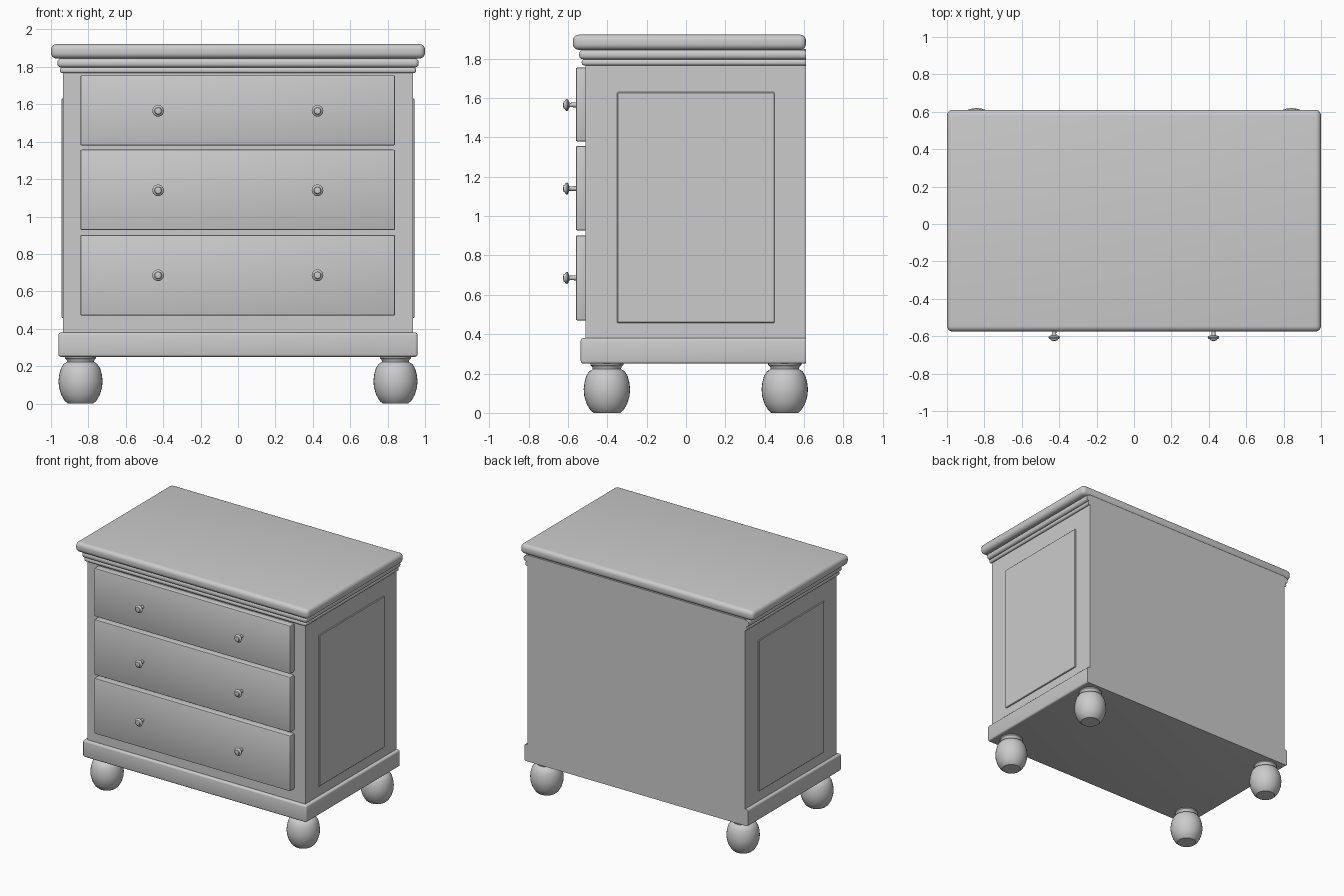
import bpy, bmesh, math
from mathutils import Matrix

if "Cube" in bpy.data.objects:
    bpy.data.objects.remove(bpy.data.objects["Cube"])

grey = bpy.data.materials.new("plain grey")
grey.diffuse_color = (0.6, 0.6, 0.6, 1)
grey.use_nodes = True
grey.node_tree.nodes["Principled BSDF"].inputs["Base Color"].default_value = grey.diffuse_color


def finish(bm, name, angle=35):
    bmesh.ops.recalc_face_normals(bm, faces=bm.faces)
    mesh = bpy.data.meshes.new(name)
    bm.to_mesh(mesh)
    bm.free()
    mesh.materials.append(grey)
    obj = bpy.data.objects.new(name, mesh)
    bpy.context.collection.objects.link(obj)
    bpy.ops.object.select_all(action='DESELECT')
    obj.select_set(True)
    bpy.context.view_layer.objects.active = obj
    bpy.ops.object.shade_smooth_by_angle(angle=math.radians(angle))
    return obj


def box(name, x, y, z, bevel=0.0, segments=3, keep=None):
    """Box from (min, max) ranges; keep(edge midpoint) leaves an edge sharp."""
    bm = bmesh.new()
    bmesh.ops.create_cube(bm, size=1)
    for v in bm.verts:
        v.co = [r[0] if c < 0 else r[1] for c, r in zip(v.co, (x, y, z))]
    if bevel:
        edges = [e for e in bm.edges
                 if not (keep and keep((e.verts[0].co + e.verts[1].co) / 2))]
        bmesh.ops.bevel(bm, geom=edges, offset=bevel, segments=segments,
                        profile=0.5, affect='EDGES')
    return finish(bm, name)


def lathe(name, profile, location, rotation=None, steps=32):
    """Revolve (radius, height) points about z, then turn and place."""
    bm = bmesh.new()
    verts = [bm.verts.new((r, 0, h)) for r, h in profile]
    edges = [bm.edges.new(p) for p in zip(verts, verts[1:])]
    bmesh.ops.spin(bm, geom=verts + edges, cent=(0, 0, 0), axis=(0, 0, 1),
                   angle=2 * math.pi, steps=steps)
    bmesh.ops.remove_doubles(bm, verts=bm.verts, dist=1e-5)
    bm.transform(Matrix.Translation(location) @ (rotation or Matrix()))
    return finish(bm, name, 40)


BACK = 0.61
at_back = lambda m: m.y > BACK - 0.001

# Carcass, plinth and top
box("carcass", (-0.935, 0.935), (-0.51, BACK), (0.30, 1.85))
box("plinth", (-0.96, 0.96), (-0.535, BACK), (0.25, 0.38), 0.013, 3, at_back)
box("lower_moulding", (-0.952, 0.952), (-0.53, BACK), (1.766, 1.797), 0.013, 4, at_back)
box("upper_moulding", (-0.966, 0.966), (-0.543, BACK), (1.797, 1.845), 0.02, 4, at_back)
box("top_board", (-1, 1), (-0.575, BACK), (1.845, 1.922), 0.03, 5)

# Raised side panels
for side, name in ((-1, "left_panel"), (1, "right_panel")):
    box(name, sorted((side * 0.92, side * 0.944)), (-0.35, 0.45), (0.457, 1.63), 0.004, 1)

# Drawers, each with two turned knobs
knob = [(0, -0.01), (0.013, -0.01), (0.011, 0.03), (0.014, 0.037), (0.028, 0.041),
        (0.031, 0.048), (0.027, 0.055), (0.020, 0.058), (0.017, 0.064), (0, 0.068)]
face_front = Matrix.Rotation(math.pi / 2, 4, 'X')
for n, (z0, z1, zk) in enumerate(((0.47, 0.902, 0.686), (0.927, 1.357, 1.14),
                                  (1.38, 1.755, 1.565)), 1):
    box(f"drawer_{n}", (-0.843, 0.84), (-0.56, -0.50), (z0, z1), 0.008, 2)
    for x in (-0.427, 0.425):
        lathe(f"drawer_{n}_knob", knob, (x, -0.558, zk), face_front, 20)

# Turned bun feet
foot = [(0, 0), (0.068, 0), (0.085, 0.015), (0.103, 0.046), (0.115, 0.085),
        (0.118, 0.12), (0.114, 0.155), (0.105, 0.188), (0.090, 0.212),
        (0.072, 0.222), (0.074, 0.234), (0.084, 0.243), (0.084, 0.26), (0, 0.26)]
for x in (-0.842, 0.842):
    for y in (-0.402, 0.502):
        lathe("bun_foot", foot, (x, y, 0))
